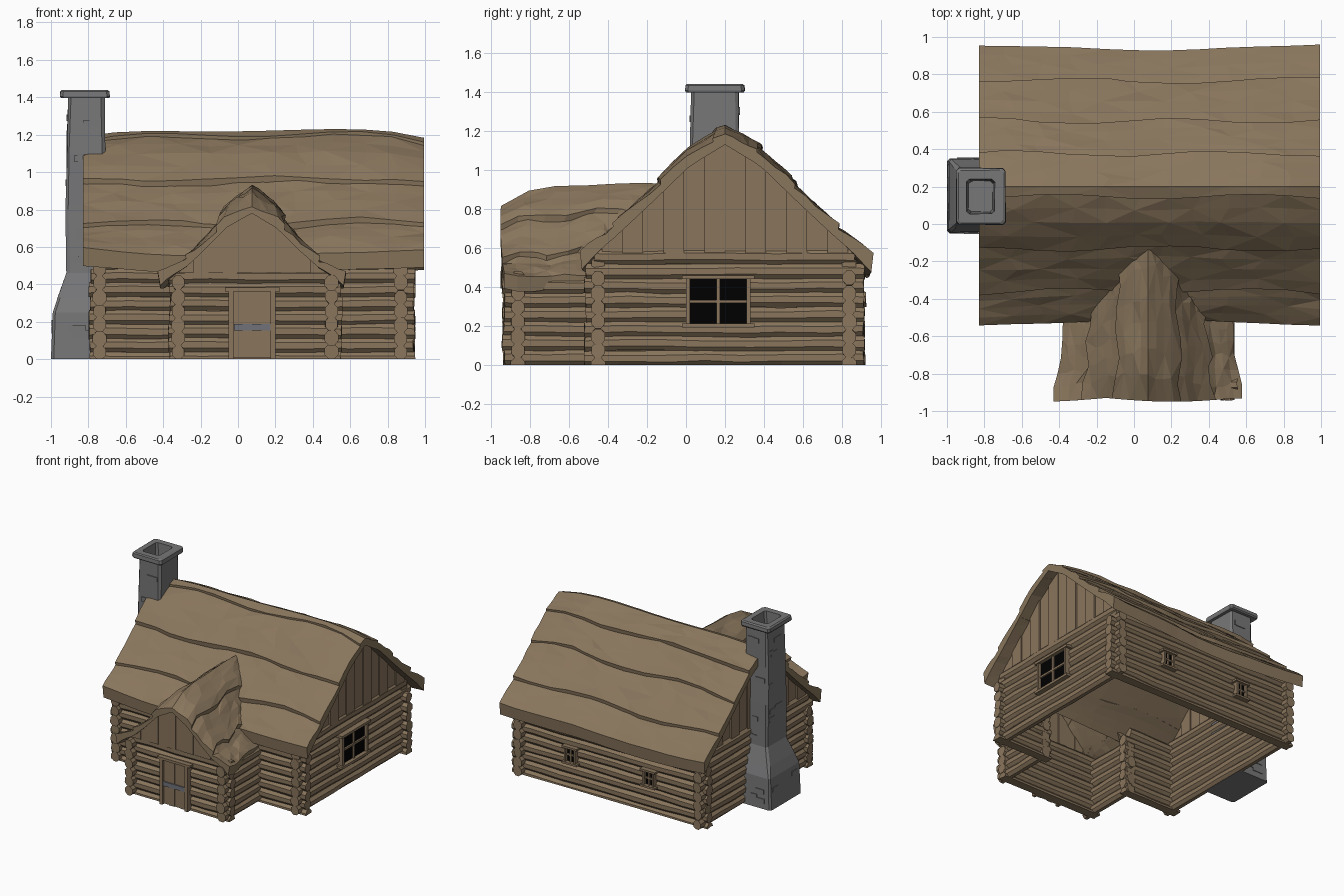
import bpy, bmesh, math, random

if "Cube" in bpy.data.objects:
    bpy.data.objects.remove(bpy.data.objects["Cube"])
random.seed(4)

def material(name, rgb):
    m = bpy.data.materials.new(name)
    m.diffuse_color = (*rgb, 1)
    m.use_nodes = True
    m.node_tree.nodes["Principled BSDF"].inputs["Base Color"].default_value = m.diffuse_color
    return m

WOOD = material("log brown", (0.25, 0.178, 0.107))
ROOF = material("roof brown", (0.25, 0.180, 0.108))
STONE = material("chimney grey", (0.185, 0.185, 0.19))
IRON = material("iron grey", (0.165, 0.17, 0.195))
GLASS = material("window black", (0, 0, 0))

def finish(name, bm, mat):
    bmesh.ops.recalc_face_normals(bm, faces=bm.faces)
    me = bpy.data.meshes.new(name)
    bm.to_mesh(me)
    bm.free()
    me.materials.append(mat)
    ob = bpy.data.objects.new(name, me)
    bpy.context.collection.objects.link(ob)

def jit(a):
    return random.uniform(-a, a)

def clamp(v):
    return max(0.0, min(1.0, v))

def lerp(pts, d):
    for (a, za), (b, zb) in zip(pts, pts[1:]):
        if d <= b:
            return za + (zb - za) * (d - a) / (b - a)
    return pts[-1][1] + (d - pts[-1][0]) * -0.9

def loft(bm, rings):
    vs = [[bm.verts.new(p) for p in r] for r in rings]
    n = len(vs[0])
    for a, b in zip(vs, vs[1:]):
        for i in range(n):
            bm.faces.new((a[i], a[(i + 1) % n], b[(i + 1) % n], b[i]))
    bm.faces.new(vs[0])
    bm.faces.new(vs[-1])

def box(bm, x0, x1, y0, y1, z0, z1):
    loft(bm, [[(x0, y0, z), (x1, y0, z), (x1, y1, z), (x0, y1, z)] for z in (z0, z1)])

# ---- log walls ----
PITCH, R = 0.074, 0.043

def log(bm, axis, a, b, c, z):
    steps = max(3, int((b - a) / 0.2))
    rings = []
    for i in range(steps + 1):
        t = a + (b - a) * i / steps
        if 0 < i < steps:
            t += jit(0.05)
        r, oz, ring = R + jit(0.003), jit(0.004), []
        for k in range(8):
            g = math.tau * (k + 0.5) / 8
            h, v = c + 0.88 * r * math.cos(g), max(0, z + oz + r * math.sin(g))
            e = jit(0.004)
            ring.append((t + e, h, v) if axis == 'x' else (h, t + e, v))
        rings.append(ring)
    loft(bm, rings)

def log_wall(name, axis, a, b, c, count):
    bm = bmesh.new()
    for k in range(count):
        z = PITCH * k + (PITCH / 2 if axis == 'y' else 0)
        cut = 0.05 if k == 7 else 0    # top log tucks under the eave
        log(bm, axis, a + cut + jit(0.008), b - cut + jit(0.008), c, z)
    finish(name, bm, WOOD)

log_wall("right_wall", 'y', -0.515, 0.915, 0.87, 8)
log_wall("left_wall", 'y', -0.515, 0.915, -0.74, 8)
log_wall("back_wall", 'x', -0.79, 0.945, 0.835, 8)
log_wall("front_wall_left", 'x', -0.79, -0.27, -0.45, 8)
log_wall("front_wall_right", 'x', 0.45, 0.945, -0.45, 8)
log_wall("porch_front_wall", 'x', -0.37, 0.55, -0.86, 7)
log_wall("porch_left_wall", 'y', -0.935, -0.41, -0.32, 6)
log_wall("porch_right_wall", 'y', -0.935, -0.41, 0.50, 6)

# ---- roofs: overlapping wavy courses on a sloped profile ----
MAIN = [(0, 1.225), (0.18, 1.105), (0.36, 0.92), (0.56, 0.72), (0.66, 0.635), (0.74, 0.555)]
PORCH = [(0, 0.925), (0.12, 0.81), (0.22, 0.665), (0.32, 0.535), (0.40, 0.47), (0.44, 0.435)]

def main_point(u, d, z, s):
    x = -0.83 + 1.825 * u
    end = abs(2 * u - 1)
    z += -0.045 * end ** 5 * (1 - d / 0.74) - 0.03 * (1 - end) * clamp(d / 0.74) ** 3
    return (x, 0.2 + s * d * (0.975 + 0.025 * end ** 3), z)

def porch_point(u, d, z, s):
    # rear end follows the slope of the main roof
    dm = lerp([(-q, p) for p, q in MAIN], -max(z, 0.56))
    back = 0.2 - dm + 0.06
    front = -0.93 - 0.02 * abs(math.sin(5 * d + s))
    y = front + (back - front) * u
    f = clamp((-0.65 - y) / 0.3)
    z -= 0.12 * f * f * (1 - clamp(d / 0.4))
    return (0.075 + s * d * (1 + 0.13 * clamp((-0.5 - y) / 0.45)), y, z)

def roof(name, prof, point, edges, s, thick, n):
    bm = bmesh.new()
    last = len(edges) - 2
    ph = 0
    for c in range(last + 1):
        ph0, ph = ph, random.uniform(0, 6)
        narrow = edges[c + 1] - edges[c] < 0.08
        rows = 1 if narrow else 4
        top, bot = [], []
        for j in range(rows + 1):
            t = j / rows
            ra, rb = [], []
            for i in range(n + 1):
                u = i / n
                w0 = 0 if c == 0 else 0.014 * math.sin(11 * u + ph0)
                w1 = 0.014 * math.sin(11 * u + ph) if c < last else 0.008 * math.sin(9 * u)
                d = (edges[c] + w0) * (1 - t) + (edges[c + 1] + w1) * t
                ridge = c == 0 and j == 0
                lift = 0 if ridge else 0.012 if narrow else 0.02 * t + jit(0.006)
                uu = u if i in (0, n) else clamp(u + (0 if ridge or narrow else jit(0.25 / n)))
                z = lerp(prof, d)
                wob = 0.008 * math.sin(7 * u + 2)
                th = thick + 0.02 * clamp((d / prof[-1][0] - 0.8) * 5)
                ra.append(bm.verts.new(point(uu, d + 0.5 * lift, z + lift + wob, s)))
                rb.append(bm.verts.new(point(uu, d, z - th + wob, s)))
            top.append(ra)
            bot.append(rb)
        for g in (top, bot):
            for j in range(rows):
                for i in range(n):
                    q = (g[j][i], g[j][i + 1], g[j + 1][i + 1], g[j + 1][i])
                    k = (i + j) % 2
                    bm.faces.new((q[k], q[k + 1], q[k + 2]))
                    bm.faces.new((q[k], q[k + 2], q[(k + 3) % 4]))
        for j in (0, rows):
            for i in range(n):
                bm.faces.new((top[j][i], top[j][i + 1], bot[j][i + 1], bot[j][i]))
        for i in (0, n):
            for j in range(rows):
                bm.faces.new((top[j][i], top[j + 1][i], bot[j + 1][i], bot[j][i]))
    finish(name, bm, ROOF)

roof("main_roof_back", MAIN, main_point, (0, 0.17, 0.35, 0.57, 0.745), 1, 0.055, 11)
roof("main_roof_front", MAIN, main_point, (0, 0.05, 0.33, 0.56, 0.73), -1, 0.055, 11)
roof("porch_roof_left", PORCH, porch_point, (0, 0.15, 0.30, 0.435), -1, 0.035, 6)
roof("porch_roof_right", PORCH, porch_point, (0, 0.15, 0.30, 0.435), 1, 0.035, 6)

# ---- plank gables ----
def gable(name, axis, c, centre, half, base, top, count):
    bm = bmesh.new()
    w = 2 * half / count
    for i in range(count):
        a, b = -half + w * i, -half + w * (i + 1)
        off = 0.009 * (i % 2) + jit(0.002)
        poly = [(a, base), (b, base)] + [(p, max(base + 0.005, top(abs(p)))) for p in (b, (a + b) / 2, a)]
        rings = []
        for e in (c - 0.015 + off, c + 0.015 + off):
            rings.append([(e, centre + p, z) if axis == 'x' else (centre + p, e, z) for p, z in poly])
        loft(bm, rings)
    finish(name, bm, WOOD)

for nm, x in (("right_gable", 0.88), ("left_gable", -0.75)):
    gable(nm, 'x', x, 0.2, 0.63, 0.575, lambda d: lerp(MAIN, d) - 0.045, 12)
gable("porch_gable", 'y', -0.89, 0.075, 0.39, 0.46,
      lambda d: lerp(PORCH, d / 1.11) - 0.028 - 0.077 * (1 - clamp(d / 0.44)), 10)

# ---- door ----
bm = bmesh.new()
for i in range(4):
    x = -0.025 + 0.05 * i
    box(bm, x, x + 0.05, -0.912 - 0.006 * (i % 2), -0.86, 0.005, 0.362)
finish("door_planks", bm, WOOD)
bm = bmesh.new()
for x in (-0.05, 0.175):
    box(bm, x, x + 0.026, -0.93, -0.86, 0, 0.365)
box(bm, -0.07, 0.225, -0.935, -0.86, 0.362, 0.382)
finish("door_frame", bm, WOOD)
bm = bmesh.new()
box(bm, -0.022, 0.174, -0.926, -0.917, 0.152, 0.188)
finish("door_band", bm, IRON)

# ---- windows: a0..a1 along the wall, f = outward face ----
def window(name, axis, f, a0, a1, z0, z1, w):
    def bar(bm, p, q, za, zb, out):
        if axis == 'x':
            box(bm, f - 0.05, f + out, p, q, za, zb)
        else:
            box(bm, p, q, f - 0.05, f + out, za, zb)
    bm = bmesh.new()
    bar(bm, a0, a1, z0, z1, 0.002)
    finish(name + "_glass", bm, GLASS)
    bm = bmesh.new()
    am, zm = (a0 + a1) / 2, (z0 + z1) / 2
    bar(bm, a0 - w, a0, z0, z1, 0.025)
    bar(bm, a1, a1 + w, z0, z1, 0.025)
    bar(bm, a0 - 2 * w, a1 + 2 * w, z0 - w, z0, 0.034)
    bar(bm, a0 - 2 * w, a1 + 2 * w, z1, z1 + w, 0.034)
    bar(bm, am - w * 0.4, am + w * 0.4, z0, z1, 0.015)
    bar(bm, a0, a1, zm - w * 0.4, zm + w * 0.4, 0.015)
    finish(name + "_frame", bm, WOOD)

window("right_window", 'x', 0.91, 0.02, 0.31, 0.213, 0.44, 0.02)
window("back_window_left", 'y', 0.875, -0.325, -0.255, 0.225, 0.335, 0.016)
window("back_window_right", 'y', 0.875, 0.375, 0.445, 0.225, 0.335, 0.016)

# ---- chimney: height, x range, y range ----
LEVELS = [(0, -1.0, -0.73, -0.05, 0.35), (0.25, -0.99, -0.73, -0.045, 0.345),
          (0.33, -0.965, -0.73, -0.02, 0.32), (0.46, -0.915, -0.72, 0.02, 0.275),
          (0.8, -0.92, -0.715, 0.025, 0.27), (1.1, -0.915, -0.71, 0.02, 0.27),
          (1.395, -0.91, -0.715, 0.025, 0.27)]
CAP = [(1.395, -0.945, -0.69, 0.0, 0.295), (1.405, -0.952, -0.686, -0.005, 0.3),
       (1.432, -0.95, -0.688, -0.003, 0.298), (1.44, -0.94, -0.70, 0.008, 0.288),
       (1.44, -0.895, -0.745, 0.055, 0.24), (1.25, -0.885, -0.755, 0.065, 0.23)]

def ring(l, j, b=0.015):
    z, x0, x1, y0, y1 = l
    pts = [(x0 + b, y0), (x1 - b, y0), (x1, y0 + b), (x1, y1 - b),
           (x1 - b, y1), (x0 + b, y1), (x0, y1 - b), (x0, y0 + b)]
    return [(x + jit(j), y + jit(j), z) for x, y in pts]

bm = bmesh.new()
loft(bm, [ring(l, 0.004 if l[0] else 0.0) for l in LEVELS] + [ring(l, 0.002) for l in CAP])
finish("chimney", bm, STONE)

# ---- raised stones on the chimney faces ----
bm = bmesh.new()
for i in range(48):
    z = random.uniform(0.02, 1.33)
    if 0.2 < z < 0.46:
        continue
    h, w, e = 0.035, random.uniform(0.05, 0.1), 0.004
    x0, x1, y0, y1 = (lerp([(l[0], l[k]) for l in LEVELS], z + h / 2) for k in (1, 2, 3, 4))
    if i % 3 == 0:
        p = random.uniform(y0 + 0.01, y1 - w - 0.01)
        box(bm, max(-1.0, x0 - e), x0 + 0.02, p, p + w, z, z + h)
    else:
        p = random.uniform(x0 + 0.01, x1 - w)
        y = y0 if i % 3 == 1 else y1
        box(bm, p, p + w, y - e - 0.002, y + e + 0.002, z, z + h)
finish("chimney_stones", bm, STONE)
